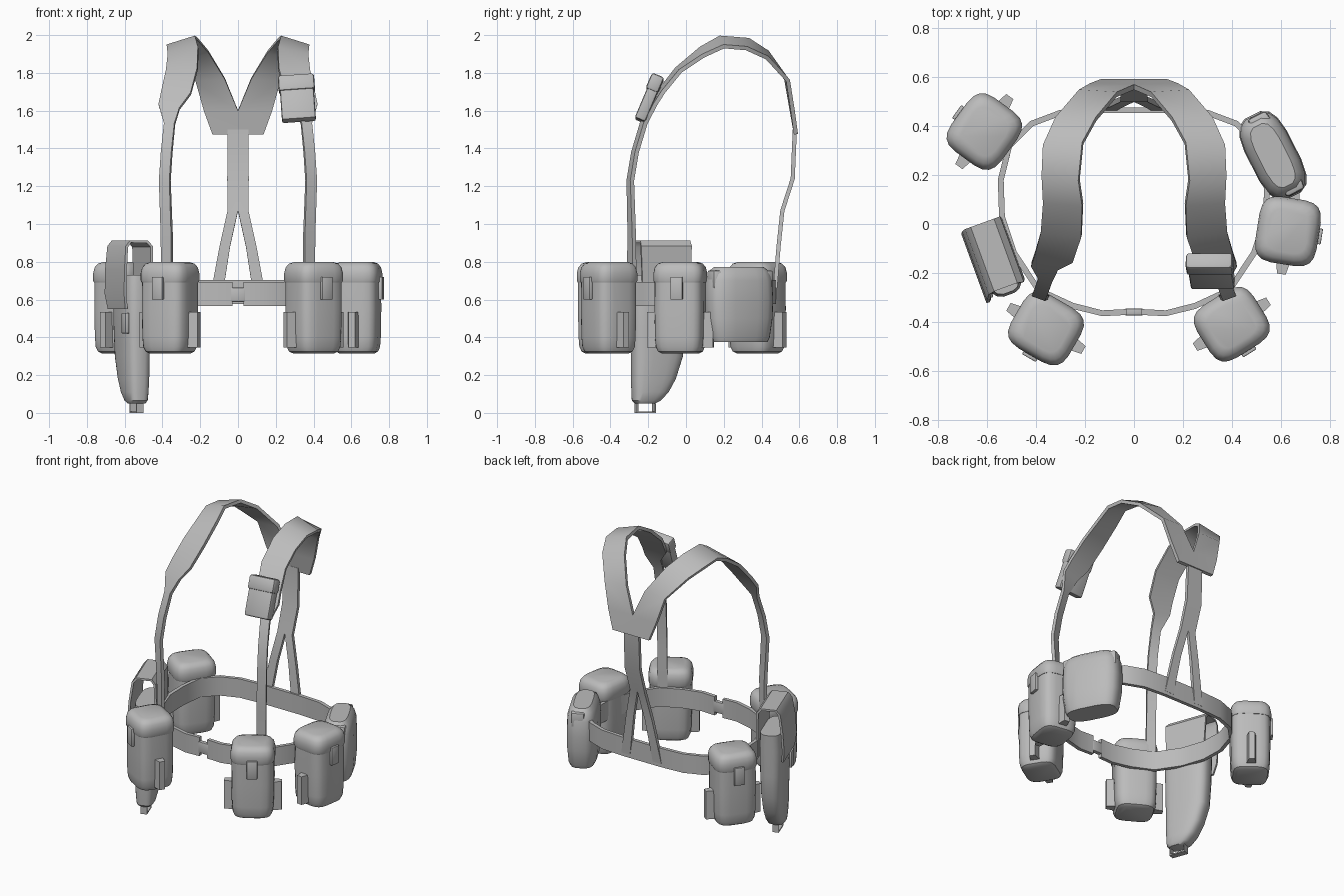
import bpy, bmesh, math
from mathutils import Vector, Matrix

if "Cube" in bpy.data.objects:
    bpy.data.objects.remove(bpy.data.objects["Cube"])

grey = bpy.data.materials.new("canvas_grey")
grey.diffuse_color = (0.5, 0.5, 0.5, 1)
grey.use_nodes = True
grey.node_tree.nodes["Principled BSDF"].inputs["Base Color"].default_value = grey.diffuse_color


def finish(name, bm, matrix=None, mirror=False, thick=0, bevel=0, angle=35):
    """Turn a bmesh into a finished object with its modifiers applied."""
    bmesh.ops.recalc_face_normals(bm, faces=bm.faces)
    me = bpy.data.meshes.new(name)
    bm.to_mesh(me)
    bm.free()
    me.materials.append(grey)
    ob = bpy.data.objects.new(name, me)
    bpy.context.collection.objects.link(ob)
    if matrix is not None:
        ob.matrix_world = matrix
    if mirror:
        ob.modifiers.new("mirror", 'MIRROR').merge_threshold = 0.002
    if thick:
        s = ob.modifiers.new("thickness", 'SOLIDIFY')
        s.thickness, s.offset = thick, 0
    if bevel:
        b = ob.modifiers.new("bevel", 'BEVEL')
        b.width, b.segments = bevel, 2
    bpy.ops.object.select_all(action='DESELECT')
    ob.select_set(True)
    bpy.context.view_layer.objects.active = ob
    bpy.ops.object.convert(target='MESH')
    bpy.ops.object.shade_smooth_by_angle(angle=math.radians(angle))
    return ob


def loft(rings, closed=True, caps=True):
    """Skin a list of point rows."""
    bm = bmesh.new()
    rows = [[bm.verts.new(p) for p in r] for r in rings]
    n = len(rows[0])
    for a, b in zip(rows, rows[1:]):
        for i in range(n if closed else n - 1):
            j = (i + 1) % n
            bm.faces.new((a[i], a[j], b[j], b[i]))
    if closed and caps:
        bm.faces.new(rows[0])
        bm.faces.new(rows[-1])
    return bm


def ring(z, hx, hy, cx=0, cy=0, power=4, n=20):
    """Rounded rectangle outline at height z."""
    pts = []
    for i in range(n):
        a = 2 * math.pi * (i + 0.5) / n
        c, s = math.cos(a), math.sin(a)
        pts.append((cx + hx * math.copysign(abs(c) ** (2 / power), c),
                    cy + hy * math.copysign(abs(s) ** (2 / power), s), z))
    return pts


def box(size, loc, taper=1.0):
    """Box whose +x end can be narrowed in depth."""
    bm = bmesh.new()
    bmesh.ops.create_cube(bm, size=1)
    for v in bm.verts:
        k = taper if v.co.x * loc[0] > 0 else 1
        v.co = Vector((v.co.x * size[0], v.co.y * size[1] * k, v.co.z * size[2])) + Vector(loc)
    return bm


def place(x, y, outward):
    """Local +y points outward from the belt."""
    return Matrix.Translation((x, y, 0)) @ Matrix.Rotation(math.radians(outward - 90), 4, 'Z')


# Belt: half outline in plan, mirrored
half = [(.03, -.36), (.13, -.365), (.25, -.335), (.39, -.27), (.49, -.12), (.54, .03), (.545, .18),
        (.51, .32), (.42, .41), (.3, .455), (.14, .465), (0, .465)]
finish("belt", loft([[(x, y, .565 + .012 * (y > .3)), (x, y, .692 + .012 * (y > .3))]
                     for x, y in half], closed=False), mirror=True, thick=.024)
finish("belt_buckle", box((.075, .028, .075), (0, -.36, .625)), bevel=.004)

# Shoulder straps: outer and inner edge points from front belt over to the back yoke
shoulder = [
    ((.40, -.27, .58), (.35, -.305, .58)),
    ((.405, -.275, .95), (.35, -.30, .95)),
    ((.415, -.285, 1.23), (.36, -.305, 1.23)),
    ((.405, -.26, 1.38), (.35, -.28, 1.38)),
    ((.39, -.215, 1.53), (.335, -.235, 1.53)),
    ((.42, -.165, 1.63), (.31, -.18, 1.61)),
    ((.405, -.12, 1.70), (.25, -.15, 1.69)),
    ((.38, -.03, 1.81), (.215, -.05, 1.82)),
    ((.37, .09, 1.89), (.21, .08, 1.93)),
    ((.375, .20, 1.94), (.225, .18, 1.987)),
    ((.37, .32, 1.93), (.21, .33, 1.975)),
    ((.32, .43, 1.88), (.155, .43, 1.91)),
    ((.225, .54, 1.76), (.07, .53, 1.77)),
    ((.18, .565, 1.60), (0, .56, 1.60)),
    ((.135, .582, 1.475), (0, .582, 1.475)),
]
finish("shoulder_straps", loft(shoulder, closed=False), mirror=True, thick=.022)

# Back strap: single centre strip splitting into two legs
back = [
    ((.055, .576, 1.50), (0, .576, 1.50)),
    ((.057, .565, 1.24), (0, .565, 1.24)),
    ((.055, .51, 1.07), (0, .51, 1.07)),
    ((.098, .49, .88), (.042, .49, .88)),
    ((.15, .467, .60), (.085, .467, .60)),
]
finish("back_strap", loft(back, closed=False), mirror=True, thick=.022)

# Four ammunition-style belt pouches
W, D = .133, .124
for i, (x, y, out) in enumerate([(-.36, -.427, 240), (.40, -.41, 302), (.63, -.03, -9), (-.612, .378, 144)], 1):
    m = place(x, y, out)
    body = [(.315, .72), (.325, .86), (.35, .94), (.40, .97), (.55, .99), (.71, .98)]
    finish(f"pouch_body_{i}", loft([ring(z, W * s, D * s) for z, s in body]), m)
    lid = [(.69, 1.0), (.70, 1.03), (.74, 1.03), (.77, .98), (.79, .86), (.80, .66)]
    finish(f"pouch_lid_{i}", loft([ring(z, W * s, D * s) for z, s in lid]), m)
    finish(f"pouch_clasp_{i}", box((.065, .022, .12), (0, D + .005, .66)), m, bevel=.004)
    for side in (-1, 1):
        finish(f"pouch_side_loop_{i}", box((.06, .06, .19), (side * .147, 0, .44), .6), m)

# Canteen carrier at the back right
m = place(.568, .28, 27)
prof = [(.375, .84, .80), (.40, .90, .90), (.50, .98, .99), (.60, 1, 1), (.70, .97, .96),
        (.75, .88, .82), (.772, .74, .58)]
finish("canteen_carrier", loft([ring(z, .188 * a, .098 * b, power=3.2, n=16) for z, a, b in prof]), m)
for side in (-1, 1):
    finish("canteen_flap", box((.06, .10, .10), (side * .148, .015, .705), .8), m, bevel=.012)

# Holster: body, open folded flap, closure, toe loop
m = place(-.565, -.14, 200)
prof = [(.05, -.135, -.03, .040), (.065, -.15, .0, .052), (.11, -.152, .045, .060), (.18, -.155, .085, .066),
        (.30, -.155, .125, .071), (.45, -.157, .135, .075), (.62, -.16, .14, .078), (.73, -.15, .145, .07)]
finish("holster_body", loft([ring(z, (b - a) / 2, t, (a + b) / 2, 0, 3.2) for z, a, b, t in prof]), m)
flap = [(.082, .55, -.15, .12), (.092, .63, -.16, .14), (.086, .76, -.15, .15), (.072, .88, -.13, .155),
        (.05, .907, -.125, .155), (-.045, .907, -.125, .155), (-.068, .88, -.13, .155), (-.075, .58, -.12, .14)]
finish("holster_flap", loft([[(a, v, z), (b, v, z)] for v, z, a, b in flap], closed=False), m, thick=.014)
finish("holster_closure", box((.06, .025, .11), (-.115, .075, .475)), m, bevel=.006)
for x in (-.13, -.03):
    finish("toe_loop_side", box((.008, .04, .05), (x, 0, .026)), m)
finish("toe_loop_bar", box((.108, .04, .008), (-.08, 0, .004)), m)

# Small pouch on the right shoulder strap
m = (Matrix.Translation((.315, -.195, 1.662)) @ Matrix.Rotation(math.radians(4), 4, 'Y').inverted()
     @ Matrix.Rotation(math.radians(-23), 4, 'X'))
finish("strap_pouch_body", box((.18, .06, .25), (0, 0, 0)), m, bevel=.012)
finish("strap_pouch_flap", box((.192, .07, .09), (0, -.003, .085)), m, bevel=.014)
